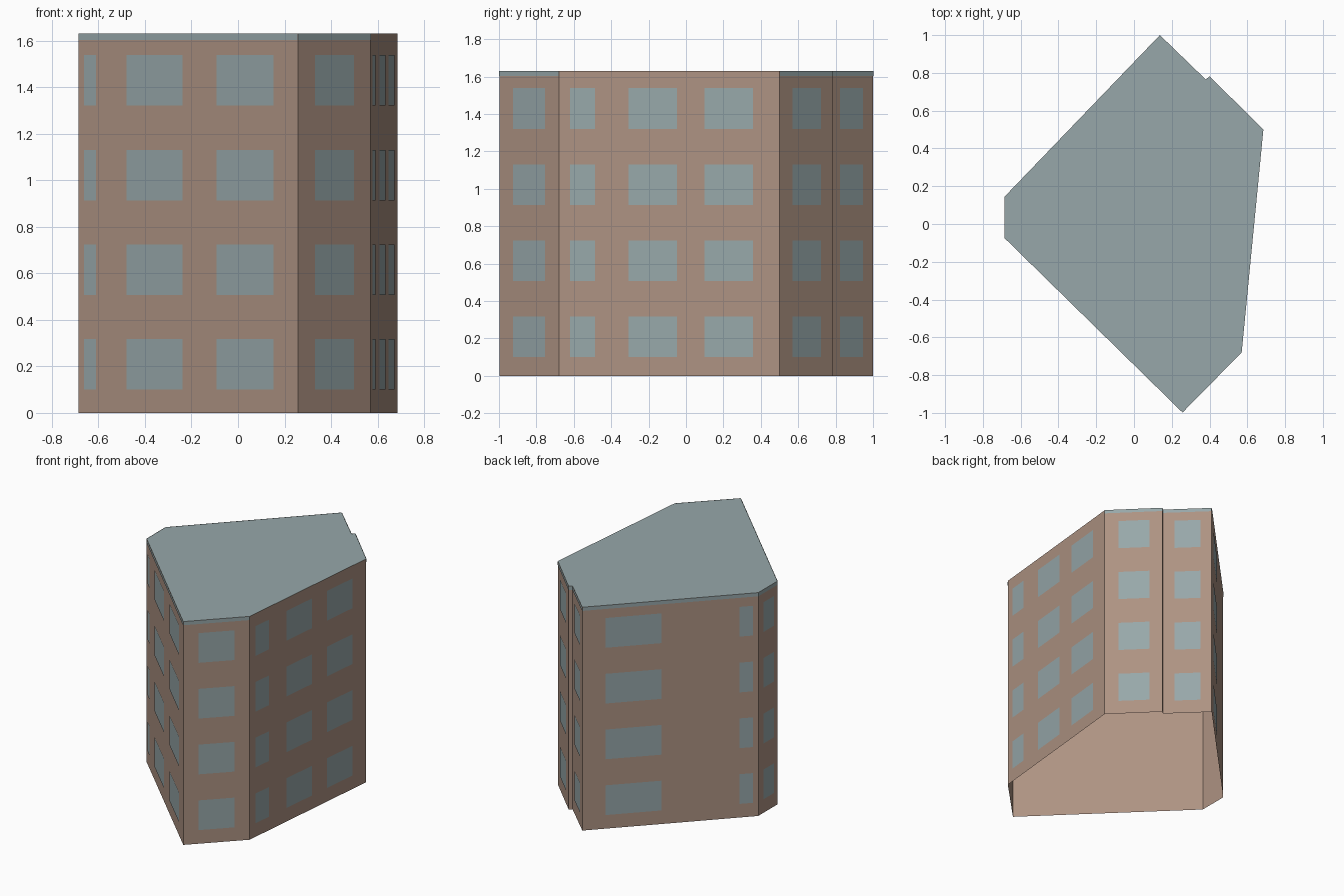
import bpy
from mathutils import Vector

cube = bpy.data.objects.get("Cube")
if cube:
    bpy.data.objects.remove(cube)


def make_material(name, rgb):
    mat = bpy.data.materials.new(name)
    mat.use_nodes = True
    mat.diffuse_color = (*rgb, 1)
    mat.node_tree.nodes["Principled BSDF"].inputs["Base Color"].default_value = (*rgb, 1)
    return mat


BROWN = make_material("brown wall", (0.42, 0.29, 0.225))
GREY = make_material("blue grey", (0.31, 0.39, 0.40))

HEIGHT = 1.63
BAND = 0.026          # depth of the roof edge
OFFSET = 0.002        # plates sit just proud of the walls
ROWS = [0.10 + 0.407 * i for i in range(4)]
WINDOW_HEIGHT = 0.217

# Each wall: start corner (anticlockwise), window spans as fractions, roof edge shown
WALLS = [
    ("front_left_wing", (-0.685, -0.075), [(0.025, 0.08), (0.22, 0.475), (0.63, 0.89)], True),
    ("front_right", (0.257, -0.998), [(0.23, 0.77)], True),
    ("right", (0.57, -0.68), [(0.05, 0.165), (0.315, 0.535), (0.66, 0.88)], False),
    ("back_right", (0.685, 0.5), [(0.24, 0.78)], True),
    ("notch", (0.40, 0.782), [], True),
    ("back_corner", (0.38, 0.765), [(0.24, 0.77)], True),
    ("back_left", (0.137, 1.0), [(0.13, 0.45), (0.893, 0.97)], True),
    ("left", (-0.685, 0.145), [(0.26, 0.80)], True),
]


def make_object(name, verts, faces, mat):
    mesh = bpy.data.meshes.new(name)
    mesh.from_pydata(verts, [], faces)
    mesh.materials.append(mat)
    obj = bpy.data.objects.new(name, mesh)
    bpy.context.collection.objects.link(obj)
    return obj


def add_quad(verts, faces, a, b, low, high):
    n = len(verts)
    verts += [(a.x, a.y, low), (b.x, b.y, low), (b.x, b.y, high), (a.x, a.y, high)]
    faces.append((n, n + 1, n + 2, n + 3))


corners = [Vector(wall[1]) for wall in WALLS]
count = len(corners)

# Open-bottomed shell of walls
verts, faces = [], []
for i in range(count):
    add_quad(verts, faces, corners[i], corners[(i + 1) % count], 0, HEIGHT)
make_object("walls", verts, faces, BROWN)

# Flat roof
make_object("roof", [(c.x, c.y, HEIGHT) for c in corners], [tuple(range(count))], GREY)

# Window plates and roof edge strips on every wall
edge_verts, edge_faces = [], []
for i, (name, _, spans, has_edge) in enumerate(WALLS):
    a, b = corners[i], corners[(i + 1) % count]
    along = b - a
    out = Vector((along.y, -along.x)).normalized() * OFFSET
    if has_edge:
        add_quad(edge_verts, edge_faces, a + out, b + out, HEIGHT - BAND, HEIGHT)
    verts, faces = [], []
    for start, end in spans:
        for low in ROWS:
            add_quad(verts, faces, a + along * start + out, a + along * end + out,
                     low, low + WINDOW_HEIGHT)
    if faces:
        make_object(name + "_windows", verts, faces, GREY)
make_object("roof_edge", edge_verts, edge_faces, GREY)
